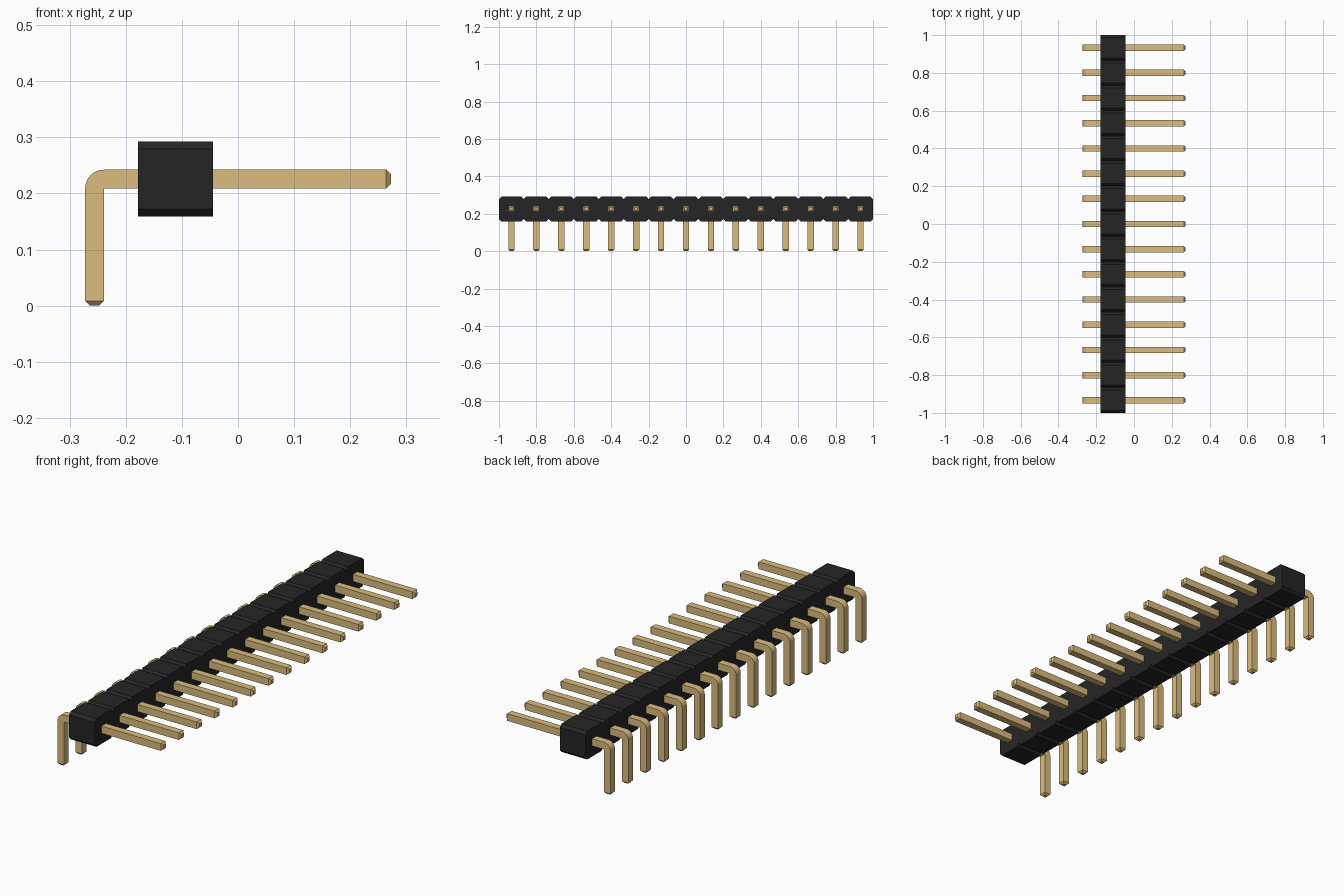
import bpy, bmesh, math
from mathutils import Vector

cube = bpy.data.objects.get("Cube")
if cube:
    bpy.data.objects.remove(cube, do_unlink=True)

COUNT = 15
PITCH = 2 / COUNT
CHAMFER = PITCH / 10       # corner cut on each housing segment
PIN = 0.0336               # square pin thickness
TIP = PIN / 4              # pin end taper
AXIS_Z = 0.2255            # height of the horizontal pin axis
REACH = 0.2725             # pins span -REACH..REACH in x


def material(name, rgb, roughness):
    mat = bpy.data.materials.new(name)
    mat.use_nodes = True
    mat.diffuse_color = (*rgb, 1)
    bsdf = mat.node_tree.nodes["Principled BSDF"]
    bsdf.inputs["Base Color"].default_value = (*rgb, 1)
    bsdf.inputs["Roughness"].default_value = roughness
    return mat


def prism(points, offset):
    """Closed outline extruded by the offset vector."""
    bm = bmesh.new()
    face = bm.faces.new([bm.verts.new(p) for p in points])
    new = bmesh.ops.extrude_face_region(bm, geom=[face])["geom"]
    verts = [g for g in new if isinstance(g, bmesh.types.BMVert)]
    bmesh.ops.translate(bm, verts=verts, vec=offset)
    bmesh.ops.recalc_face_normals(bm, faces=bm.faces[:])
    return bm


def finish(bm, name, mat):
    mesh = bpy.data.meshes.new(name)
    bm.to_mesh(mesh)
    bm.free()
    mesh.materials.append(mat)
    mesh.shade_smooth()
    mesh.set_sharp_from_angle(angle=math.radians(30))
    return mesh


def add(name, mesh, location=(0, 0, 0)):
    obj = bpy.data.objects.new(name, mesh)
    obj.location = location
    bpy.context.collection.objects.link(obj)
    return obj


black = material("black plastic", (0.0194, 0.0185, 0.0185), 0.6)
gold = material("gold metal", (0.709, 0.503, 0.210), 0.5)

# Housing: a row of chamfered square segments, notched where they meet
x0, half = -0.1778, PITCH / 2
top = []
for i in range(COUNT):
    y = -1 + i * PITCH
    top += [(y, half - CHAMFER), (y + CHAMFER, half), (y + PITCH - CHAMFER, half)]
top.append((1, half - CHAMFER))
outline = top + [(y, -z) for y, z in reversed(top)]
body = prism([(x0, y, AXIS_Z + z) for y, z in outline], (PITCH, 0, 0))
add("housing", finish(body, "housing", black))

# Pin: right-angle square bar with a rounded outer bend
low, left = AXIS_Z - PIN / 2, -REACH
inner = left + PIN
side = [(inner, TIP), (left, TIP)]
for i in range(9):
    a = math.pi - i * math.pi / 16
    side.append((inner + PIN * math.cos(a), low + PIN * math.sin(a)))
side += [(REACH - TIP, low + PIN), (REACH - TIP, low), (inner, low)]
pin = prism([(x, -PIN / 2, z) for x, z in side], (0, PIN, 0))

# Tapered tips on both free ends
for direction in (Vector((1, 0, 0)), Vector((0, 0, -1))):
    end = max(pin.faces, key=lambda f: f.calc_center_median().dot(direction)
              if f.normal.dot(direction) > 0.99 else -9)
    centre = end.calc_center_median()
    new = bmesh.ops.extrude_discrete_faces(pin, faces=[end])["faces"][0]
    for v in new.verts:
        v.co = centre + (v.co - centre) * 0.5 + direction * TIP

pin_mesh = finish(pin, "pin", gold)
for i in range(COUNT):
    add(f"pin_{i + 1:02d}", pin_mesh, (0, -1 + (i + 0.5) * PITCH, 0))
